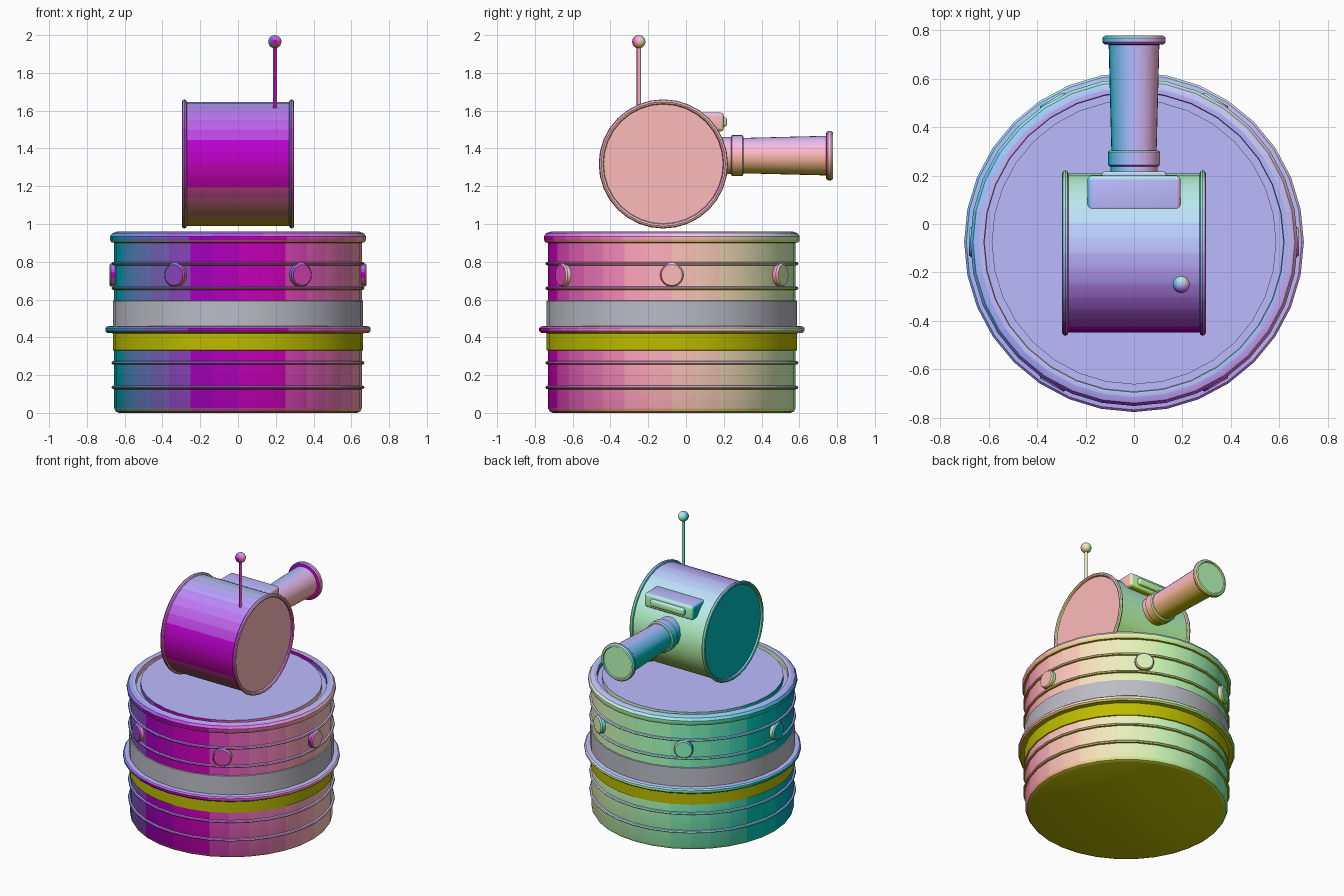
import bpy, bmesh
from math import pi, sin, cos, radians
from mathutils import Matrix, Vector

if "Cube" in bpy.data.objects:
    bpy.data.objects.remove(bpy.data.objects["Cube"])

BODY = Vector((0, -0.075, 0))
HEAD = Vector((0, -0.12, 1.318))
TO_X = Matrix.Rotation(pi / 2, 4, 'Y')     # lathe axis z -> +x
TO_Y = Matrix.Rotation(-pi / 2, 4, 'X')    # lathe axis z -> +y


def tint(rgb):
    """Shared material for a colour, rounded to sixteenths."""
    key = tuple(round(c * 16) for c in rgb)
    name = "tint_%02d_%02d_%02d" % key
    mat = bpy.data.materials.get(name)
    if mat is None:
        mat = bpy.data.materials.new(name)
        mat.diffuse_color = (*(k / 16 for k in key), 1)
        mat.use_nodes = True
        mat.node_tree.nodes["Principled BSDF"].inputs["Base Color"].default_value = mat.diffuse_color
    return mat


def paint(me, bands=()):
    """Colour each face by the way it points; bands (z0, z1, rgb) override this."""
    slots = {}
    for p in me.polygons:
        rgb = [0.5 + 0.5 * c for c in p.normal]
        for z0, z1, band_rgb in bands:
            if z0 < p.center.z < z1:
                rgb = band_rgb
        mat = tint(rgb)
        if mat.name not in slots:
            slots[mat.name] = len(slots)
            me.materials.append(mat)
        p.material_index = slots[mat.name]


def finish(bm, name, matrix, bands=()):
    bmesh.ops.recalc_face_normals(bm, faces=bm.faces)
    me = bpy.data.meshes.new(name)
    bm.transform(matrix)
    bm.normal_update()
    bm.to_mesh(me)
    bm.free()
    paint(me, bands)
    ob = bpy.data.objects.new(name, me)
    bpy.context.collection.objects.link(ob)
    bpy.ops.object.select_all(action='DESELECT')
    ob.select_set(True)
    bpy.context.view_layer.objects.active = ob
    bpy.ops.object.shade_smooth_by_angle(angle=radians(35))
    return ob


def lathe(name, profile, loc=(0, 0, 0), rot=Matrix(), n=32, closed=False, bands=()):
    """Spin (radius, height) points; open profiles get flat end caps."""
    bm = bmesh.new()
    rings = [[bm.verts.new((r * cos(2 * pi * i / n), r * sin(2 * pi * i / n), z))
              for i in range(n)] for r, z in profile]
    pairs = list(zip(rings, rings[1:]))
    if closed:
        pairs.append((rings[-1], rings[0]))
    for a, b in pairs:
        for i in range(n):
            j = (i + 1) % n
            bm.faces.new((a[i], a[j], b[j], b[i]))
    if not closed:
        bm.faces.new(rings[0])
        bm.faces.new(rings[-1])
    return finish(bm, name, Matrix.Translation(loc) @ rot, bands)


def ring(name, radius, z, w, h, loc, rot=Matrix(), n=32):
    """Rounded hoop with an oval section."""
    section = [(radius + w * cos(2 * pi * k / 8), z + h * sin(2 * pi * k / 8)) for k in range(8)]
    return lathe(name, section, loc, rot, n, closed=True)


def rounded_box(name, size, loc, bevel):
    bm = bmesh.new()
    bmesh.ops.create_cube(bm, size=1, matrix=Matrix.Diagonal((*size, 1)))
    bmesh.ops.bevel(bm, geom=bm.edges[:], offset=bevel, segments=3, profile=0.5, affect='EDGES')
    return finish(bm, name, Matrix.Translation(loc))


# drum body with a two-tone middle band and a lid sitting in a groove
lathe("body", [(0.63, 0.0), (0.647, 0.008), (0.656, 0.025), (0.656, 0.33), (0.663, 0.332),
               (0.663, 0.44), (0.663, 0.593), (0.656, 0.595), (0.656, 0.90), (0.655, 0.945),
               (0.625, 0.95), (0.618, 0.925), (0.588, 0.925), (0.588, 0.957)], BODY,
      bands=[(0.33, 0.44, (0.5, 0.5, 0.0)), (0.44, 0.6, (0.5, 0.5, 0.56))])

# thin hoops, wide flange and top rim
for k, z in enumerate((0.135, 0.265, 0.66, 0.79)):
    ring(f"body_hoop_{k + 1}", 0.656, z, 0.014, 0.010, BODY)
lathe("middle_flange", [(0.65, 0.42), (0.693, 0.424), (0.702, 0.434), (0.702, 0.45),
                        (0.693, 0.458), (0.65, 0.462)], BODY, closed=True)
lathe("top_rim", [(0.65, 0.90), (0.67, 0.902), (0.677, 0.915), (0.677, 0.935),
                  (0.665, 0.952), (0.64, 0.96), (0.62, 0.958), (0.62, 0.92)], BODY, closed=True)

# six round studs around the upper body
for k in range(6):
    rot = Matrix.Rotation(k * pi / 3, 4, 'Z') @ TO_X
    lathe(f"stud_{k + 1}", [(0.062, 0.63), (0.062, 0.672), (0.055, 0.681)],
          BODY + Vector((0, 0, 0.73)), rot, n=24)

# head drum lying on its side, with end rims
lathe("head", [(0.32, -0.283), (0.328, -0.275), (0.328, 0.275), (0.32, 0.283)], HEAD, TO_X)
for side, s in (("left", -1), ("right", 1)):
    ring(f"head_rim_{side}", 0.329, s * 0.284, 0.013, 0.013, HEAD, TO_X)

# eye stalk: neck, collar, flaring tube and end flange
EYE = Vector((0, 0, 1.362))
lathe("eye_neck", [(0.098, 0.10), (0.098, 0.25)], EYE, TO_Y)
lathe("eye_collar", [(0.10, 0.238), (0.108, 0.244), (0.108, 0.298), (0.10, 0.304)], EYE, TO_Y)
lathe("eye_tube", [(0.094, 0.25), (0.094, 0.32), (0.105, 0.75)], EYE, TO_Y)
lathe("eye_flange", [(0.10, 0.740), (0.124, 0.743), (0.131, 0.752), (0.131, 0.768),
                     (0.124, 0.777), (0.112, 0.779), (0.108, 0.772)], EYE, TO_Y)

# brow housing with a slim window
rounded_box("brow_housing", (0.385, 0.15, 0.10), (0, 0.125, 1.54), 0.018)
rounded_box("brow_window", (0.27, 0.04, 0.05), (0, 0.197, 1.54), 0.014)

# antenna
ANT = Vector((0.195, -0.25, 0))
lathe("antenna_rod", [(0.011, 1.605), (0.011, 1.95)], ANT, n=12)
bm = bmesh.new()
bmesh.ops.create_uvsphere(bm, u_segments=20, v_segments=12, radius=0.035)
finish(bm, "antenna_ball", Matrix.Translation(ANT + Vector((0, 0, 1.965))))
